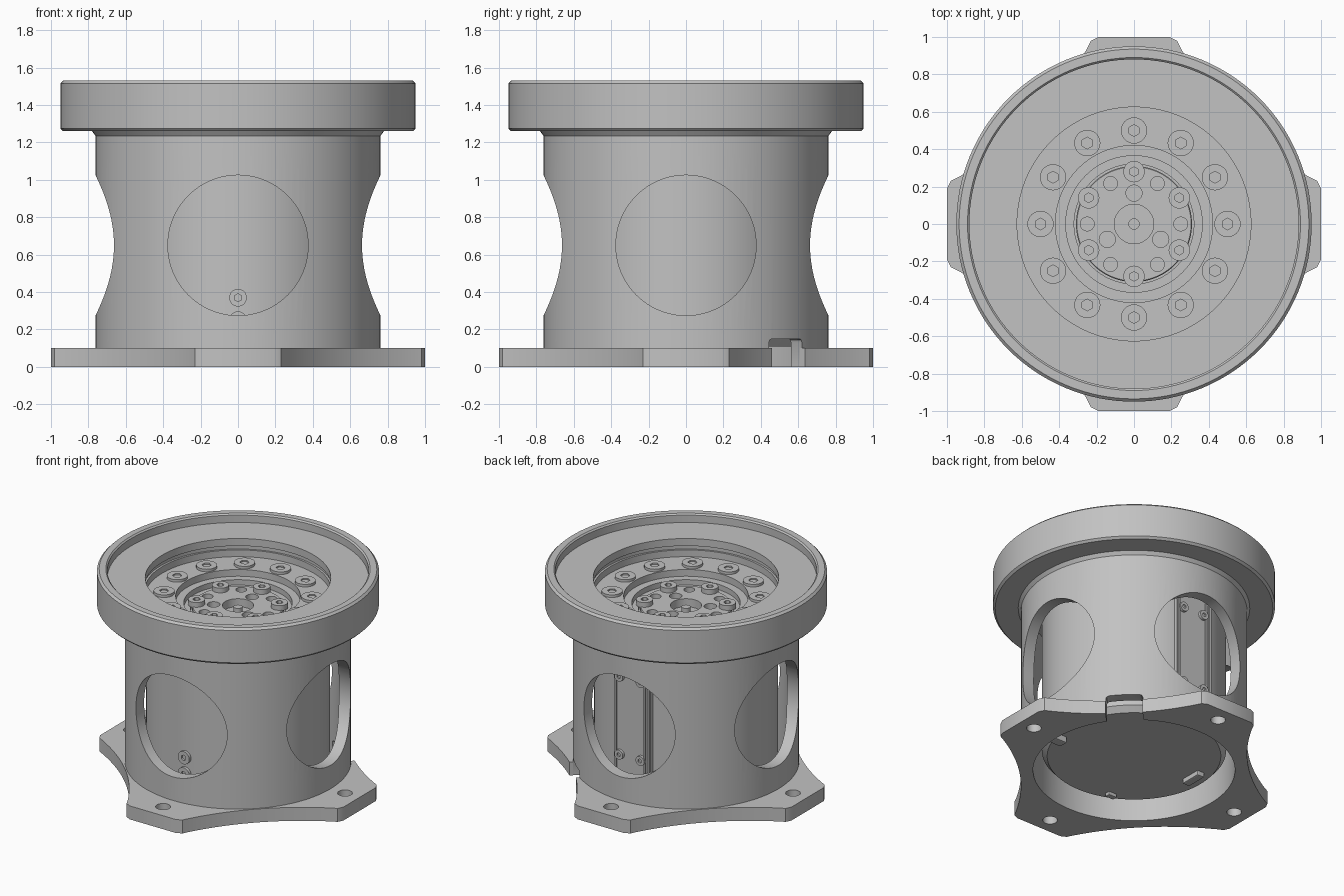
import bpy, bmesh, math
from mathutils import Matrix, Vector

cube = bpy.data.objects.get("Cube")
if cube:
    bpy.data.objects.remove(cube, do_unlink=True)

grey = bpy.data.materials.new("machined grey")
grey.use_nodes = True
grey.diffuse_color = (0.54, 0.54, 0.54, 1)
grey.node_tree.nodes["Principled BSDF"].inputs["Base Color"].default_value = (0.54, 0.54, 0.54, 1)


def finish(bm, name):
    bmesh.ops.recalc_face_normals(bm, faces=bm.faces)
    mesh = bpy.data.meshes.new(name)
    bm.to_mesh(mesh)
    bm.free()
    mesh.materials.append(grey)
    obj = bpy.data.objects.new(name, mesh)
    bpy.context.collection.objects.link(obj)
    return obj


def lathe(name, profile, steps=128):
    """Spin a closed (radius, height) profile round the z axis."""
    bm = bmesh.new()
    verts = [bm.verts.new((r, 0, z)) for r, z in profile]
    edges = [bm.edges.new((verts[i], verts[(i + 1) % len(verts)])) for i in range(len(verts))]
    bmesh.ops.spin(bm, geom=verts + edges, cent=(0, 0, 0), axis=(0, 0, 1),
                   angle=math.tau, steps=steps, use_duplicate=False)
    bmesh.ops.remove_doubles(bm, verts=bm.verts, dist=0.0005)
    return finish(bm, name)


def prism(name, outline, z0, z1):
    bm = bmesh.new()
    face = bm.faces.new([bm.verts.new((x, y, z0)) for x, y in outline])
    top = bmesh.ops.extrude_face_region(bm, geom=[face])["geom"]
    bmesh.ops.translate(bm, vec=(0, 0, z1 - z0),
                        verts=[v for v in top if isinstance(v, bmesh.types.BMVert)])
    return finish(bm, name)


def rods(name, radius, length, places, sides=32, turn=Matrix()):
    """One mesh of equal cylinders, centred on the given places."""
    bm = bmesh.new()
    for p in places:
        bmesh.ops.create_cone(bm, cap_ends=True, segments=sides, radius1=radius, radius2=radius,
                              depth=length, matrix=Matrix.Translation(p) @ turn)
    return finish(bm, name)


def box(name, centre, size, turn=0, bevel=0):
    bm = bmesh.new()
    bmesh.ops.create_cube(bm, size=1, matrix=Matrix.Rotation(turn, 4, "Z")
                          @ Matrix.Translation(centre) @ Matrix.Diagonal((*size, 1)))
    if bevel:
        bmesh.ops.bevel(bm, geom=bm.edges[:], offset=bevel, segments=2, profile=0.5, affect="EDGES")
    return finish(bm, name)


def cut(obj, cutter):
    cutter.hide_render = True
    mod = obj.modifiers.new("cut", "BOOLEAN")
    mod.operation = "DIFFERENCE"
    mod.solver = "EXACT"
    mod.object = cutter
    with bpy.context.temp_override(object=obj, active_object=obj, selected_objects=[obj]):
        bpy.ops.object.modifier_apply(modifier=mod.name)
    bpy.data.objects.remove(cutter, do_unlink=True)


def smooth(obj):
    bpy.ops.object.select_all(action="DESELECT")
    obj.select_set(True)
    bpy.context.view_layer.objects.active = obj
    bpy.ops.object.shade_smooth_by_angle(angle=math.radians(28))


def ring(radius, count, z, start=0):
    return [Vector((radius * math.cos(math.radians(start) + math.tau * i / count),
                    radius * math.sin(math.radians(start) + math.tau * i / count), z))
            for i in range(count)]


# Housing: tubular wall, overhanging rim and stepped top recess
housing = lathe("housing", [
    (0.68, 0), (0.762, 0), (0.762, 1.235), (0.78, 1.26), (0.935, 1.26), (0.95, 1.275),
    (0.95, 1.515), (0.935, 1.53), (0.89, 1.53), (0.88, 1.52), (0.88, 1.465),
    (0.625, 1.465), (0.625, 1.41), (0.64, 1.41), (0.64, 1.38), (0.625, 1.38),
    (0.625, 1.33), (0.42, 1.33), (0.42, 1.28), (0.365, 1.28), (0.365, 1.24),
    (0.32, 1.24), (0.32, 1.2), (0.68, 1.2)])
for axis in "XY":
    cut(housing, rods("window_cutter", 0.375, 3, [(0, 0, 0.65)], 96,
                      Matrix.Rotation(math.pi / 2, 4, axis)))
cut(housing, box("notch_cutter", (0.8, 0, 0.05), (0.4, 0.25, 0.2), math.pi / 4, 0.02))
smooth(housing)

# Base flange: four lobes joined by concave edges
outline = []
for k in range(4):
    quarter = Matrix.Rotation(-k * math.pi / 2, 2)
    points = [(-0.23, 0.98), (-0.19, 1), (0.19, 1), (0.23, 0.98)]
    for i in range(17):
        t = i / 16
        sag = 0.2 * t * (1 - t)
        points.append((0.25 + 0.69 * t - sag, 0.94 - 0.69 * t - sag))
    outline += [quarter @ Vector(p) for p in points]
flange = prism("base_flange", outline, 0, 0.1)
cut(flange, rods("bore_cutter", 0.68, 1, [(0, 0, 0)], 128))
cut(flange, rods("bolt_hole_cutter", 0.05, 1, ring(0.88, 4, 0)))
cut(flange, box("notch_cutter", (0.8, 0, 0.05), (0.4, 0.25, 0.2), math.pi / 4, 0.02))
smooth(flange)

# Motor inside the housing, with its output hub and shaft
motor = lathe("motor_body", [
    (0, 0.11), (0.585, 0.11), (0.62, 0.15), (0.62, 1.21), (0.31, 1.21), (0.31, 1.255),
    (0.305, 1.26), (0.105, 1.26), (0.105, 1.2), (0.03, 1.2), (0.03, 1.25), (0, 1.25)])
cut(motor, rods("hub_hole_cutter", 0.037, 0.12, ring(0.25, 6, 1.26)))
cut(motor, rods("pin_hole_cutter", 0.043, 0.12, ring(0.165, 3, 1.26, 90)))
smooth(motor)

# Socket screws share one mesh
def screw_head(name, radius, height):
    head = rods(name, radius, height, [(0, 0, height / 2)], 32)
    cut(head, rods("socket_cutter", radius * 0.45, height, [(0, 0, height)], 6))
    smooth(head)
    return head


def place_copies(first, places, turn=(0, 0, 0)):
    for i, p in enumerate(places):
        obj = first if i == 0 else first.copy()
        if i:
            bpy.context.collection.objects.link(obj)
        obj.location = p
        obj.rotation_euler = turn


place_copies(screw_head("ring_screw", 0.07, 0.02), ring(0.5, 12, 1.329))
place_copies(screw_head("hub_screw", 0.057, 0.04), ring(0.28, 6, 1.255, 30))
place_copies(screw_head("front_screw", 0.047, 0.03),
             [(0, -0.61, 0.37), (0, -0.61, 0.25)], (math.pi / 2, 0, 0))

# Rear cover panel with ribs and screws
box("rear_panel", (0, 0.605, 0.65), (0.3, 0.05, 1.06))
for x in (-0.135, -0.105, 0.135):
    box("panel_rib", (x, 0.63, 0.65), (0.015, 0.02, 1.06))
place_copies(screw_head("panel_screw", 0.035, 0.025),
             [(x, 0.625, z) for x in (-0.075, 0.1) for z in (0.37, 0.95)], (-math.pi / 2, 0, 0))

# Small connectors under the motor
box("side_connector", (0.56, -0.13, 0.09), (0.1, 0.07, 0.05), 0, 0.008)
box("pin_connector", (-0.48, 0.05, 0.095), (0.06, 0.16, 0.04), 0, 0.008)
box("clip", (-0.21, -0.49, 0.1), (0.07, 0.04, 0.03), 0, 0.006)
